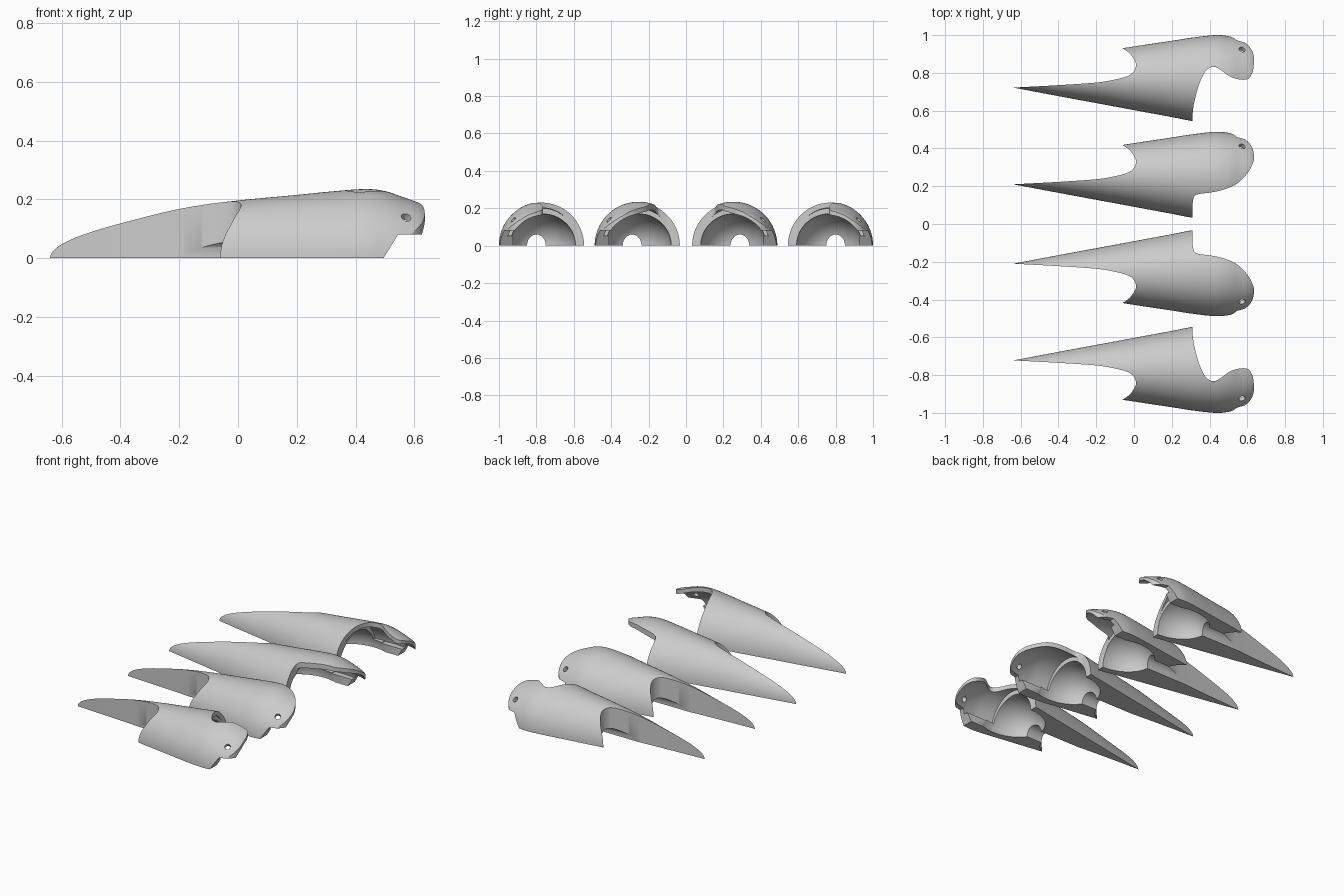
import bpy, bmesh, math
from mathutils import Vector, Matrix

cube = bpy.data.objects.get("Cube")
if cube:
    bpy.data.objects.remove(cube, do_unlink=True)

grey = bpy.data.materials.new("plain grey")
grey.use_nodes = True
grey.diffuse_color = (0.6, 0.6, 0.6, 1)
grey.node_tree.nodes["Principled BSDF"].inputs["Base Color"].default_value = (0.6, 0.6, 0.6, 1)


def spline(pts, n=8):
    """Smooth curve through points of any dimension."""
    pts = [Vector(p) for p in pts]
    out = []
    for i in range(len(pts) - 1):
        a, b, c, d = pts[max(i - 1, 0)], pts[i], pts[i + 1], pts[min(i + 2, len(pts) - 1)]
        for k in range(n):
            t = k / n
            out.append(0.5 * (2 * b + (c - a) * t + (2 * a - 5 * b + 4 * c - d) * t * t
                              + (3 * b - a - 3 * c + d) * t ** 3))
    return out + [pts[-1]]


def make(name, bm):
    bmesh.ops.recalc_face_normals(bm, faces=bm.faces)
    mesh = bpy.data.meshes.new(name)
    bm.to_mesh(mesh)
    bm.free()
    mesh.materials.append(grey)
    ob = bpy.data.objects.new(name, mesh)
    bpy.context.collection.objects.link(ob)
    return ob


def skin(name, rings):
    """Closed solid through rings of equal length."""
    bm = bmesh.new()
    rows = [[bm.verts.new(p) for p in r] for r in rings]
    n = len(rows[0])
    for a, b in zip(rows, rows[1:]):
        for i in range(n):
            bm.faces.new((a[i], a[(i + 1) % n], b[(i + 1) % n], b[i]))
    bm.faces.new(rows[0])
    bm.faces.new(rows[-1])
    return make(name, bm)


def loft(name, stations, sweep, n=64):
    """Arched sections from stations of x, low y, high y and height."""
    rings = []
    for s in stations:
        x, lo, hi, h = s
        ring = []
        for i in range(n):
            a = sweep * i / (n - 1 if sweep < 4 else n)
            z = 0 if sweep < 4 and i in (0, n - 1) else h * math.sin(a)
            ring.append((x, (lo + hi) / 2 + (hi - lo) / 2 * math.cos(a), z))
        rings.append(ring)
    return skin(name, rings)


def plan_prism(name, pts):
    return skin(name, [[(p[0], p[1], z) for p in pts] for z in (-0.1, 0.4)])


def box(name, x, y, z):
    return skin(name, [[(i, j, k) for i, j in ((x[0], y[0]), (x[1], y[0]), (x[1], y[1]), (x[0], y[1]))]
                       for k in z])


def cut(ob, tool, op="DIFFERENCE"):
    mod = ob.modifiers.new("cut", "BOOLEAN")
    mod.operation, mod.solver, mod.object = op, "EXACT", tool
    dg = bpy.context.evaluated_depsgraph_get()
    mesh = bpy.data.meshes.new_from_object(ob.evaluated_get(dg))
    ob.modifiers.clear()
    ob.data = mesh
    bpy.data.objects.remove(tool, do_unlink=True)


# Outer shell stations, tapering back to the claw and rounding over the hood
OUTER = [(-.66, .726, .838, .08), (-.4, .677, .878, .13), (-.2, .64, .908, .17),
         (0, .603, .94, .196), (.2, .566, .97, .215), (.31, .545, .987, .226),
         (.43, .53, 1.0, .235), (.5, .53, .995, .228), (.56, .545, .985, .208),
         (.62, .575, .965, .186), (.66, .61, .93, .16)]
HOLLOW = [(.315, .58, .957, .2), (.43, .565, .967, .206), (.5, .565, .963, .2),
          (.56, .575, .955, .182), (.61, .6, .943, .165), (.68, .63, .92, .15)]
# Plan edges: claw and crotch, far end, and the two front openings
CROTCH = [(-.06, .93), (-.02, .9), (.01, .85), (0, .81), (-.03, .785), (-.1, .765),
          (-.2, .749), (-.4, .735), (-.66, .721)]
END = [(.635, .85), (.635, .88), (.625, .917), (.6, .95), (.55, .985)]
SCOOPED = [(.31, .58), (.318, .64), (.345, .74), (.38, .81), (.42, .832), (.46, .815),
           (.51, .78), (.57, .764), (.61, .772), (.63, .81)]
SHALLOW = [(.31, .62), (.318, .655), (.34, .67), (.4, .678), (.46, .69), (.54, .722),
           (.6, .78), (.628, .83)]


def shell(name, opening, shift):
    ob = loft(name, spline(OUTER), math.pi)
    outline = ([(-.67, .7), (.31, .5)] + spline(opening) + spline(END)
               + [(.5, 1.05), (-.06, 1.05)] + spline(CROTCH))
    cut(ob, plan_prism("outline", outline), "INTERSECT")

    # Thin hood with a thick flange along its lower side
    hollow = loft("hood_hollow", spline(HOLLOW), 2 * math.pi)
    cut(hollow, box("flange", (.3, .7), (.925, 1.1), (-.3, .05)))
    cut(hollow, box("bracket", (.3, .38), (.88, 1.1), (-.3, .055)))
    cut(ob, hollow)

    # Rounded socket and the channel running out beside the claw
    bm = bmesh.new()
    bmesh.ops.create_uvsphere(bm, u_segments=64, v_segments=32, radius=1)
    bm.transform(Matrix.Translation((.315, .766, 0)) @ Matrix.Diagonal((.22, .175, .17, 1)))
    cut(ob, make("socket", bm))
    cut(ob, loft("channel", [(-.4, .75, .85, .06), (.3, .75, .85, .06)], 2 * math.pi, 40))

    # Stepped lower edge of the hood
    step = [(.458, -.06), (.545, .08), (.75, .08), (.75, -.06)]
    cut(ob, skin("step", [[(x, y, z) for x, z in step] for y in (.4, 1.2)]))

    # Pin hole
    bm = bmesh.new()
    bmesh.ops.create_cone(bm, cap_ends=True, segments=32, radius1=.017, radius2=.017, depth=.16)
    turn = Vector((.3, .6, .75)).to_track_quat("Z", "Y").to_matrix().to_4x4()
    bm.transform(Matrix.Translation((.573, .925, .14)) @ turn)
    cut(ob, make("pin_hole", bm))
    ob.data.transform(Matrix.Translation((0, shift, 0)))
    return ob


def mirrored(ob, name):
    twin = bpy.data.objects.new(name, ob.data.copy())
    bpy.context.collection.objects.link(twin)
    twin.data.transform(Matrix.Diagonal((1, -1, 1, 1)))
    twin.data.flip_normals()
    return twin


scooped = shell("scooped_claw_shell_back", SCOOPED, 0)
shallow = shell("open_claw_shell_back", SHALLOW, -.512)
parts = [scooped, shallow, mirrored(scooped, "scooped_claw_shell_front"),
         mirrored(shallow, "open_claw_shell_front")]

bpy.ops.object.select_all(action="DESELECT")
for p in parts:
    p.select_set(True)
bpy.context.view_layer.objects.active = parts[0]
bpy.ops.object.shade_smooth_by_angle(angle=math.radians(30))
